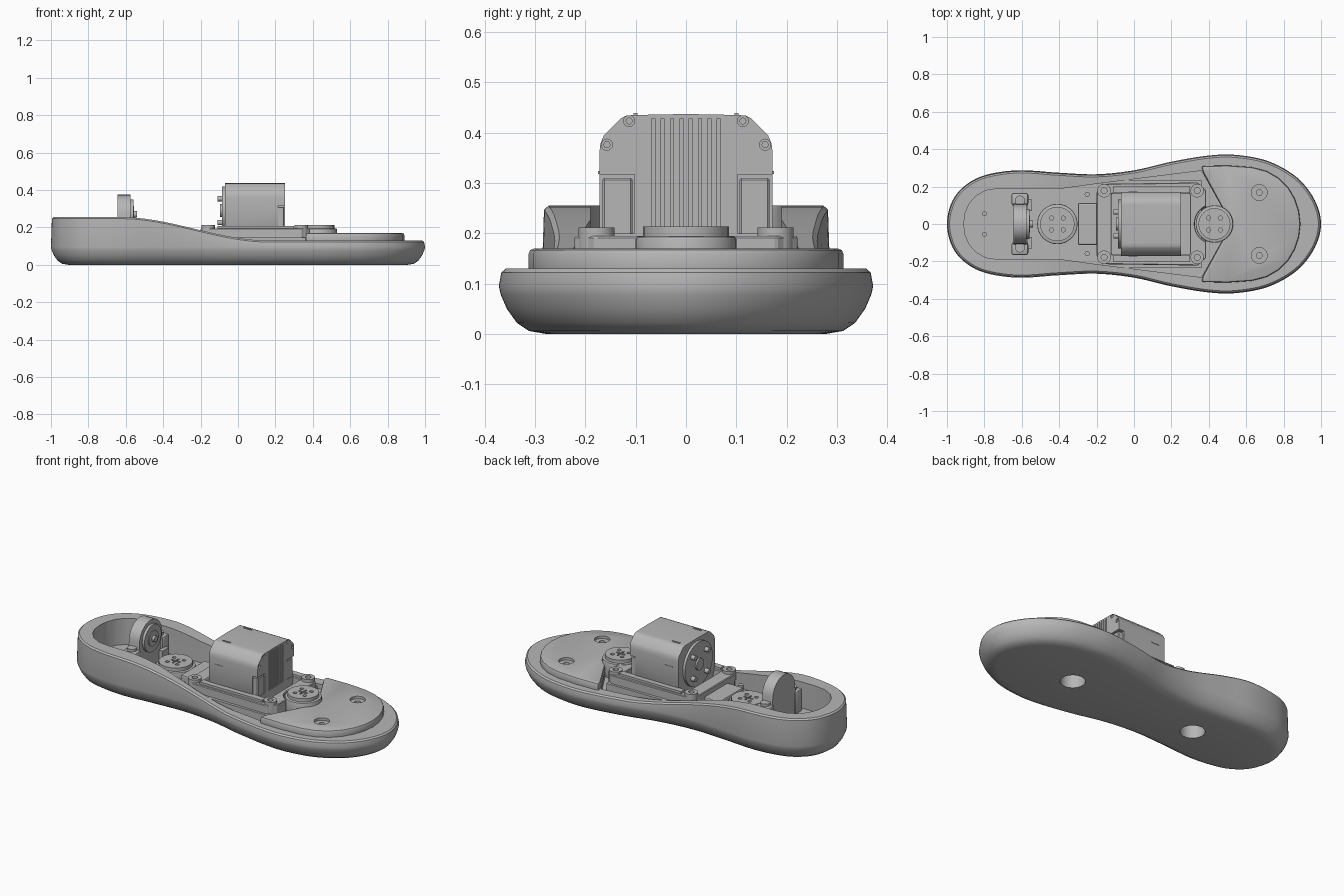
import bpy, bmesh, math
from mathutils import Vector, Matrix

cube = bpy.data.objects.get("Cube")
if cube:
    bpy.data.objects.remove(cube, do_unlink=True)

GREY = (0.47, 0.47, 0.47, 1)
grey = bpy.data.materials.new("plain_grey")
grey.use_nodes = True
grey.diffuse_color = GREY
grey.node_tree.nodes["Principled BSDF"].inputs["Base Color"].default_value = GREY


def finish(name, bm):
    bmesh.ops.recalc_face_normals(bm, faces=bm.faces)
    mesh = bpy.data.meshes.new(name)
    bm.to_mesh(mesh)
    bm.free()
    mesh.materials.append(grey)
    ob = bpy.data.objects.new(name, mesh)
    bpy.context.collection.objects.link(ob)
    return ob


def activate(ob):
    bpy.ops.object.select_all(action='DESELECT')
    ob.select_set(True)
    bpy.context.view_layer.objects.active = ob


def smooth(ob, angle=32):
    activate(ob)
    bpy.ops.object.shade_smooth_by_angle(angle=math.radians(angle))
    return ob


def bevel(ob, width, segments=2):
    mod = ob.modifiers.new("bevel", 'BEVEL')
    mod.width, mod.segments, mod.limit_method = width, segments, 'ANGLE'
    mod.angle_limit = math.radians(40)
    activate(ob)
    bpy.ops.object.modifier_apply(modifier=mod.name)
    return ob


def cut(ob, *cutters):
    for cutter in cutters:
        cutter.hide_render = True
        mod = ob.modifiers.new("cut", 'BOOLEAN')
        mod.operation, mod.solver, mod.object = 'DIFFERENCE', 'EXACT', cutter
        activate(ob)
        bpy.ops.object.modifier_apply(modifier=mod.name)
        bpy.data.objects.remove(cutter, do_unlink=True)
    return ob


def prism(name, pts, lo, hi, axis='z'):
    """Extrude a polygon along z (points are x, y) or along x (points are y, z)."""
    bm = bmesh.new()
    place = (lambda p: (p[0], p[1], lo)) if axis == 'z' else (lambda p: (lo, p[0], p[1]))
    face = bm.faces.new([bm.verts.new(place(p)) for p in pts])
    ext = bmesh.ops.extrude_face_region(bm, geom=[face])
    vec = Vector((0, 0, hi - lo)) if axis == 'z' else Vector((hi - lo, 0, 0))
    bmesh.ops.translate(bm, vec=vec, verts=[v for v in ext["geom"] if isinstance(v, bmesh.types.BMVert)])
    return finish(name, bm)


def box(name, x, y, z):
    return prism(name, [(x[0], y[0]), (x[1], y[0]), (x[1], y[1]), (x[0], y[1])], *z)


def cyl(name, centre, r, lo, hi, axis='z', r2=None, sides=32):
    bm = bmesh.new()
    bmesh.ops.create_cone(bm, cap_ends=True, segments=sides, radius1=r,
                          radius2=r if r2 is None else r2, depth=hi - lo)
    mid = (lo + hi) / 2
    if axis == 'x':
        mat = Matrix.Translation((mid, *centre)) @ Matrix.Rotation(math.pi / 2, 4, 'Y')
    else:
        mat = Matrix.Translation((*centre, mid))
    bm.transform(mat)
    return finish(name, bm)


def mirrored(half):
    """Close a half outline that starts and ends on the centre line."""
    return half + [(x, -y) for x, y in reversed(half[1:-1])]


def spline(pts, steps=6):
    """Closed smooth curve through the points."""
    p, out = [Vector(q) for q in pts], []
    n = len(p)
    for i in range(n):
        a, b, c, d = p[i - 1], p[i], p[(i + 1) % n], p[(i + 2) % n]
        for k in range(steps):
            t = k / steps
            out.append(0.5 * (2 * b + (c - a) * t + (2 * a - 5 * b + 4 * c - d) * t * t
                              + (3 * b - a - 3 * c + d) * t ** 3))
    return out


# Foot shell: rounded sole with a rim that falls from heel to toe
outline = spline(mirrored([(-1, 0), (-.975, .115), (-.91, .2), (-.8, .26), (-.62, .287), (-.4, .274),
                           (-.2, .266), (0, .287), (.2, .333), (.4, .366), (.55, .369), (.72, .335),
                           (.87, .25), (.965, .13), (1, 0)]))
N = len(outline)


def rim(x):
    t = min(max((x + .62) / .78, 0), 1)
    return .255 - .125 * (t * t * (3 - 2 * t))


def inset(i, d):
    t = (outline[(i + 1) % N] - outline[i - 1]).normalized()
    return outline[i] + d * Vector((t.y, -t.x))


bm = bmesh.new()
rings = []
for d, z in [(.095, 0), (.06, .006), (.036, .022), (.016, .05), (.004, .078), (0, .095), (.005, None), (.014, None)]:
    ring = []
    for i in range(N):
        p = inset(i, d)
        top = rim(outline[i].x) - (.008 if d == .005 else 0)
        ring.append(bm.verts.new((p.x, p.y, top if z is None else z)))
    rings.append(ring)
for a, b in zip(rings, rings[1:]):
    for i in range(N):
        j = (i + 1) % N
        bm.faces.new((a[i], a[j], b[j], b[i]))
for ring in (rings[0], rings[-1]):
    for i in range(N // 2):
        quad = [ring[i], ring[i + 1], ring[N - i - 1], ring[(N - i) % N]]
        bm.faces.new(list(dict.fromkeys(quad)))
shell = finish("foot_shell", bm)

# Heel and ankle cavity, sole holes and small screw holes
FLOOR = .1
cavity = mirrored([(-.91, 0), (-.902, .06), (-.88, .11), (-.845, .15), (-.79, .18), (-.72, .19),
                   (-.38, .19), (-.2, .215), (.36, .285), (.52, 0)])
cut(shell, prism("cavity_cutter", cavity, FLOOR, .5))
for x in (-.41, .43):
    cut(shell, cyl("sole_hole_cutter", (x, 0), .068, -.05, .08))
for s in (-1, 1):
    cut(shell, cyl("heel_hole_cutter", (-.8, s * .055), .011, .05, .2, sides=16))
smooth(shell)

# Raised toe plate with a notched rear edge and two countersunk holes
plate = prism("toe_plate", mirrored([(.89, 0), (.882, .07), (.86, .135), (.825, .195), (.775, .245),
                                     (.71, .283), (.63, .304), (.5, .313), (.36, .31), (.37, .275), (.52, 0)]),
              .11, .17)
bevel(plate, .012)
for s in (-1, 1):
    cut(plate, cyl("toe_hole_cutter", (.67, s * .168), .042, .155, .2),
        cyl("toe_screw_cutter", (.67, s * .168), .016, .13, .2, sides=16))
smooth(plate)


# Load sensor buttons with a cross groove and four screw holes
def sensor(name, x, r, top):
    base = cyl(name + "_base", (x, 0), r, FLOOR, top - .02)
    smooth(bevel(base, .006))
    pad = cyl(name + "_pad", (x, 0), r * .85, top - .03, top)
    for k in range(4):
        a = math.pi / 4 + k * math.pi / 2
        cut(pad, cyl("pad_hole_cutter", (x + .045 * math.cos(a), .045 * math.sin(a)), .011, top - .015, top + .1,
                     sides=12))
    cut(pad, box("groove_cutter", (x - .03, x + .03), (-.005, .005), (top - .006, top + .1)),
        box("groove_cutter", (x - .005, x + .005), (-.03, .03), (top - .006, top + .1)))
    smooth(pad)


sensor("rear_sensor", -.41, .108, .175)
sensor("front_sensor", .43, .1, .214)

# Motor mount: frame with an open well, a rear tongue and corner bosses
frame = prism("motor_mount", [(-.2, -.17), (-.15, -.215), (.34, -.222), (.385, -.18), (.385, .18),
                              (.34, .222), (-.15, .215), (-.2, .17)], FLOOR, .195)
cut(frame, box("well_cutter", (-.12, .3), (-.162, .162), (.12, .4)))
cut(frame, cyl("sensor_clearance_cutter", (.43, 0), .105, .12, .4))
bevel(frame, .004, 1)
box("mount_foot", (-.17, .36), (-.235, .235), (FLOOR, .145))
bevel(box("mount_tongue", (-.3, -.18), (-.112, .112), (FLOOR, .165)), .008)
for s in (-1, 1):
    box("mount_rail", (-.11, .3), (s * .185 - .018, s * .185 + .018), (.19, .208))
    smooth(cyl("tongue_screw", (-.25, s * .158), .014, FLOOR, .15, sides=16))
    for x in (-.16, .338):
        boss = cyl("mount_boss", (x, s * .178), .036, .15, .212)
        smooth(cut(boss, cyl("boss_hole_cutter", (x, s * .178), .016, .195, .3, sides=16)))

# Motor body with cooling grooves on its front end
half = [(0, .437), (.1, .435), (.118, .434), (.13, .428), (.163, .395), (.17, .378), (.172, .36),
        (.172, .2), (.15, .15), (.1, .13), (0, .13)]
section = half + [(-y, z) for y, z in reversed(half[1:-1])]
motor = prism("motor_body", section, -.07, .25, 'x')
for k in range(8):
    y = (k - 3.5) * .0185
    cut(motor, box("fin_cutter", (.236, .3), (y - .003, y + .003), (.2, .428)))
for s in (-1, 1):
    cut(motor, box("socket_cutter", (.215, .3), (s * .138 - .036, s * .138 + .036), (.2, .317)))
    for y, z in ((.113, .423), (.157, .376)):
        cut(motor, cyl("screw_pocket_cutter", (s * y, z), .011, .235, .3, 'x', sides=16))
        smooth(cyl("motor_screw", (s * y, z), .007, .23, .245, 'x', sides=12))
    bevel(box("cable_socket", (.21, .247), (s * .136 - .03, s * .136 + .03), (.19, .31)), .004, 1)
    box("side_clip", (-.03, .02), (s * .1705 - .004, s * .1705 + .004), (.318, .324))
    box("top_clip", (-.03, .02), (s * .1 - .004, s * .1 + .004), (.433, .439))
smooth(motor, 25)

# Motor output horn on the rear end
smooth(cyl("output_horn", (0, .29), .13, -.085, -.06, 'x', sides=48))
smooth(cyl("horn_hub", (0, .29), .035, -.095, -.08, 'x'))
for k in range(4):
    a = math.pi / 4 + k * math.pi / 2
    smooth(cyl("horn_bolt", (.09 * math.cos(a), .29 + .09 * math.sin(a)), .014, -.11, -.08, 'x', sides=16))

# Heel bearing bracket: arched upright, feet, bolts and bearing
arch = [(.165, FLOOR), (.165, .2), (.11, .22)]
arch += [(.105 * math.cos(math.radians(a)), .27 + .105 * math.sin(math.radians(a))) for a in range(0, 181, 10)]
arch += [(-.11, .22), (-.165, .2), (-.165, FLOOR)]
bracket = prism("heel_bracket", arch, -.645, -.575, 'x')
cut(bracket, cyl("bearing_cutter", (0, .27), .07, -.61, -.5, 'x'))
smooth(bracket, 25)
smooth(cut(cyl("bearing_ring", (0, .27), .08, -.585, -.56, 'x'),
           cyl("ring_cutter", (0, .27), .055, -.7, -.5, 'x')))
smooth(cyl("bearing_core", (0, .27), .045, -.62, -.555, 'x'))
smooth(cyl("bearing_pin", (0, .27), .018, -.56, -.54, 'x', sides=16))
for s in (-1, 1):
    smooth(bevel(box("bracket_foot", (-.655, -.565), (s * .132 - .034, s * .132 + .034), (FLOOR, .235)), .012))
    smooth(cyl("bracket_bolt", (-.61, s * .125), .027, .23, .25, sides=24))
    box("bracket_wing", (-.57, -.545), (s * .1 - .03, s * .1 + .03), (FLOOR, .17))
